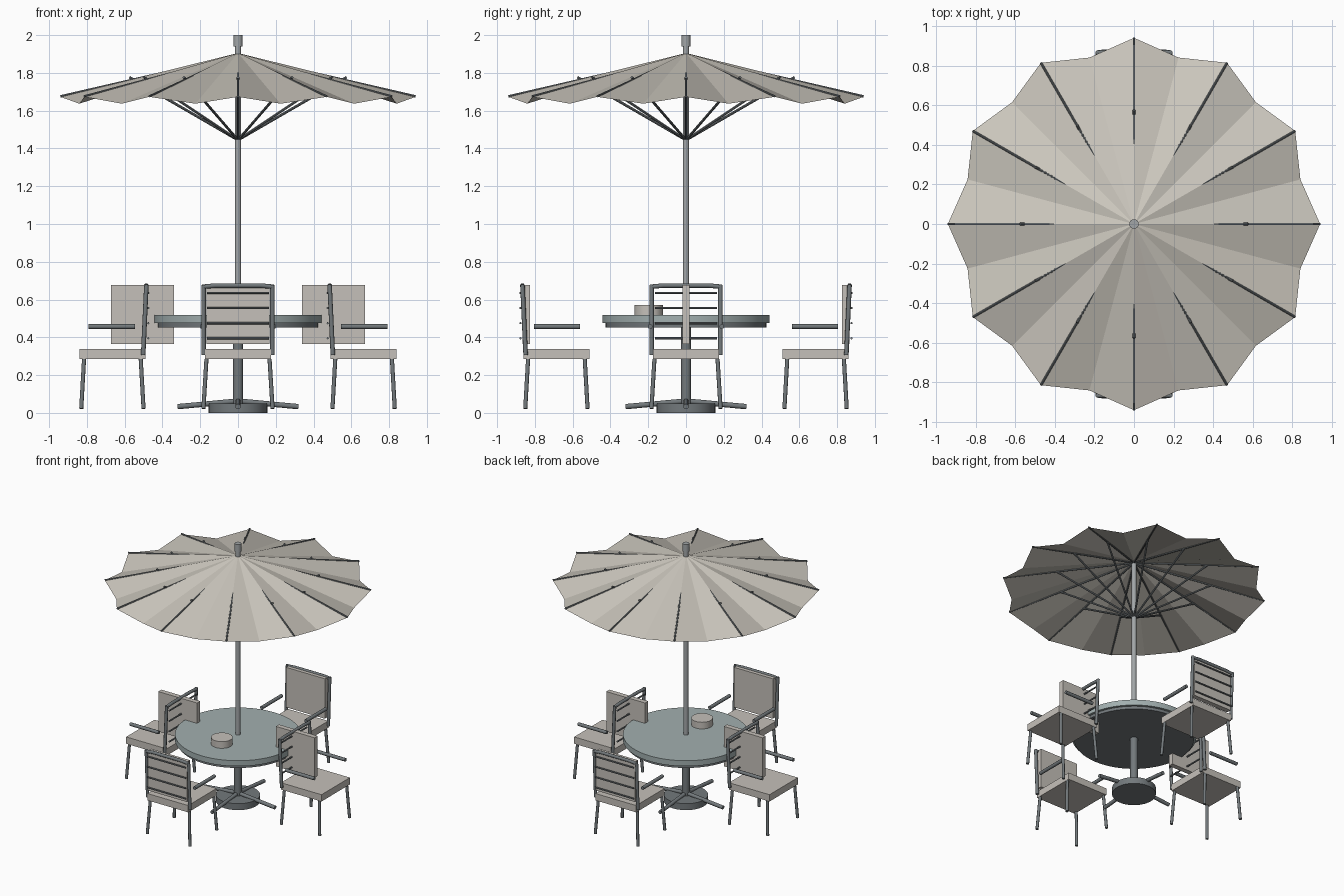
import bpy, bmesh, math
from mathutils import Vector, Matrix

if "Cube" in bpy.data.objects:
    bpy.data.objects.remove(bpy.data.objects["Cube"])


def material(name, rgb):
    m = bpy.data.materials.new(name)
    m.diffuse_color = (*rgb, 1)
    m.use_nodes = True
    m.node_tree.nodes["Principled BSDF"].inputs["Base Color"].default_value = m.diffuse_color
    return m


FABRIC = material("canopy_fabric", (0.60, 0.57, 0.51))
CUSHION = material("cushion_fabric", (0.56, 0.53, 0.49))
METAL = material("dark_metal", (0.17, 0.19, 0.20))
STEEL = material("pole_metal", (0.36, 0.38, 0.39))
GLASS = material("table_surface", (0.36, 0.43, 0.43))


def finish(bm, name, mat, smooth=False):
    me = bpy.data.meshes.new(name)
    bm.to_mesh(me)
    bm.free()
    me.materials.append(mat)
    ob = bpy.data.objects.new(name, me)
    bpy.context.collection.objects.link(ob)
    if smooth:
        bpy.ops.object.select_all(action='DESELECT')
        ob.select_set(True)
        bpy.context.view_layer.objects.active = ob
        bpy.ops.object.shade_smooth_by_angle(angle=math.radians(40))
    return ob


def add_rod(bm, a, b, r, sides=10):
    a, b = Vector(a), Vector(b)
    d = b - a
    m = Matrix.Translation((a + b) / 2) @ d.to_track_quat('Z', 'Y').to_matrix().to_4x4()
    bmesh.ops.create_cone(bm, cap_ends=True, segments=sides, radius1=r, radius2=r,
                          depth=d.length, matrix=m)


def rods(name, segments, r, mat, sides=10):
    bm = bmesh.new()
    for a, b in segments:
        add_rod(bm, a, b, r, sides)
    return finish(bm, name, mat, True)


def disc(name, r, z0, z1, mat, x=0, y=0, sides=48):
    return rods(name, [((x, y, z0), (x, y, z1))], r, mat, sides)


def box(name, size, loc, mat):
    bm = bmesh.new()
    bmesh.ops.create_cube(bm, size=1, matrix=Matrix.Translation(loc) @ Matrix.Diagonal((*size, 1)))
    return finish(bm, name, mat)


def polar(r, deg, z):
    a = math.radians(deg)
    return (r * math.cos(a), r * math.sin(a), z)


# Umbrella canopy: 12 rib points with sagging hem between them
bm = bmesh.new()
apex = bm.verts.new((0, 0, 1.905))
rim = [bm.verts.new(polar(0.87, i * 15, 1.637) if i % 2 else polar(0.94, i * 15, 1.673))
       for i in range(24)]
for i in range(24):
    bm.faces.new((apex, rim[i], rim[(i + 1) % 24]))
finish(bm, "canopy", FABRIC)

# Ribs and struts
angles = range(0, 360, 30)
rods("canopy_ribs", [(polar(0.01, a, 1.89), polar(0.94, a, 1.676)) for a in angles], 0.006, METAL, 8)
rods("canopy_struts", [(polar(0.01, a, 1.45), polar(0.575, a, 1.777)) for a in angles], 0.007, METAL, 8)

# Pole and finial
disc("pole", 0.017, 0.04, 1.96, STEEL, sides=24)
disc("finial", 0.024, 1.94, 2.0, STEEL, sides=24)

# Table
disc("table_top", 0.443, 0.475, 0.518, GLASS, sides=64)
disc("table_under_rim", 0.425, 0.453, 0.475, METAL, sides=64)
disc("table_post", 0.027, 0.03, 0.46, METAL, sides=24)
disc("base_disc", 0.155, 0.0, 0.05, METAL)
rods("base_feet", [(polar(0.01, a, 0.062), polar(0.32, a, 0.033)) for a in range(0, 360, 90)],
     0.014, METAL, 12)
disc("table_bowl", 0.076, 0.518, 0.57, CUSHION, 0, -0.197, 32)


def chair(label, x, y, turn):
    # Built facing +y, then rotated into place
    place = Matrix.Translation((x, y, 0)) @ Matrix.Rotation(math.radians(turn), 4, 'Z')
    parts = [
        box(label + "_seat", (0.348, 0.348, 0.053), (0, 0, 0.312), CUSHION),
        rods(label + "_legs", [((sx * 0.167, sy * 0.15, 0.285), (sx * 0.183, sy * 0.165, 0.022))
                               for sx in (-1, 1) for sy in (-1, 1)], 0.011, METAL),
        rods(label + "_arms", [((sx * 0.19, -0.12, 0.457), (sx * 0.19, 0.126, 0.457))
                               for sx in (-1, 1)], 0.013, METAL),
    ]
    # Back frame: leaning posts and a slightly arched top bar
    frame = [((sx * 0.182, -0.163, 0.307), (sx * 0.182, -0.18, 0.678)) for sx in (-1, 1)]
    frame += [((sx * 0.185, -0.18, 0.668), (sx * 0.12, -0.18, 0.674)) for sx in (-1, 1)]
    frame += [((-0.122, -0.18, 0.674), (0.122, -0.18, 0.674))]
    parts.append(rods(label + "_back_frame", frame, 0.012, METAL))
    parts.append(rods(label + "_back_slats",
                      [((-0.165, -0.19, z), (0.165, -0.19, z))
                       for z in (0.395, 0.475, 0.555, 0.635)], 0.006, METAL, 8))
    for p in parts:
        p.data.transform(place)
    # Back cushion keeps its world orientation on every chair
    c = place @ Vector((0, -0.16, 0.521))
    box(label + "_back_cushion", (0.333, 0.038, 0.31), c, CUSHION)


chair("front_chair", 0, -0.686, 0)
chair("back_chair", 0, 0.686, 180)
# Side chairs face away from the table
chair("left_chair", -0.665, 0, 90)
chair("right_chair", 0.665, 0, -90)
